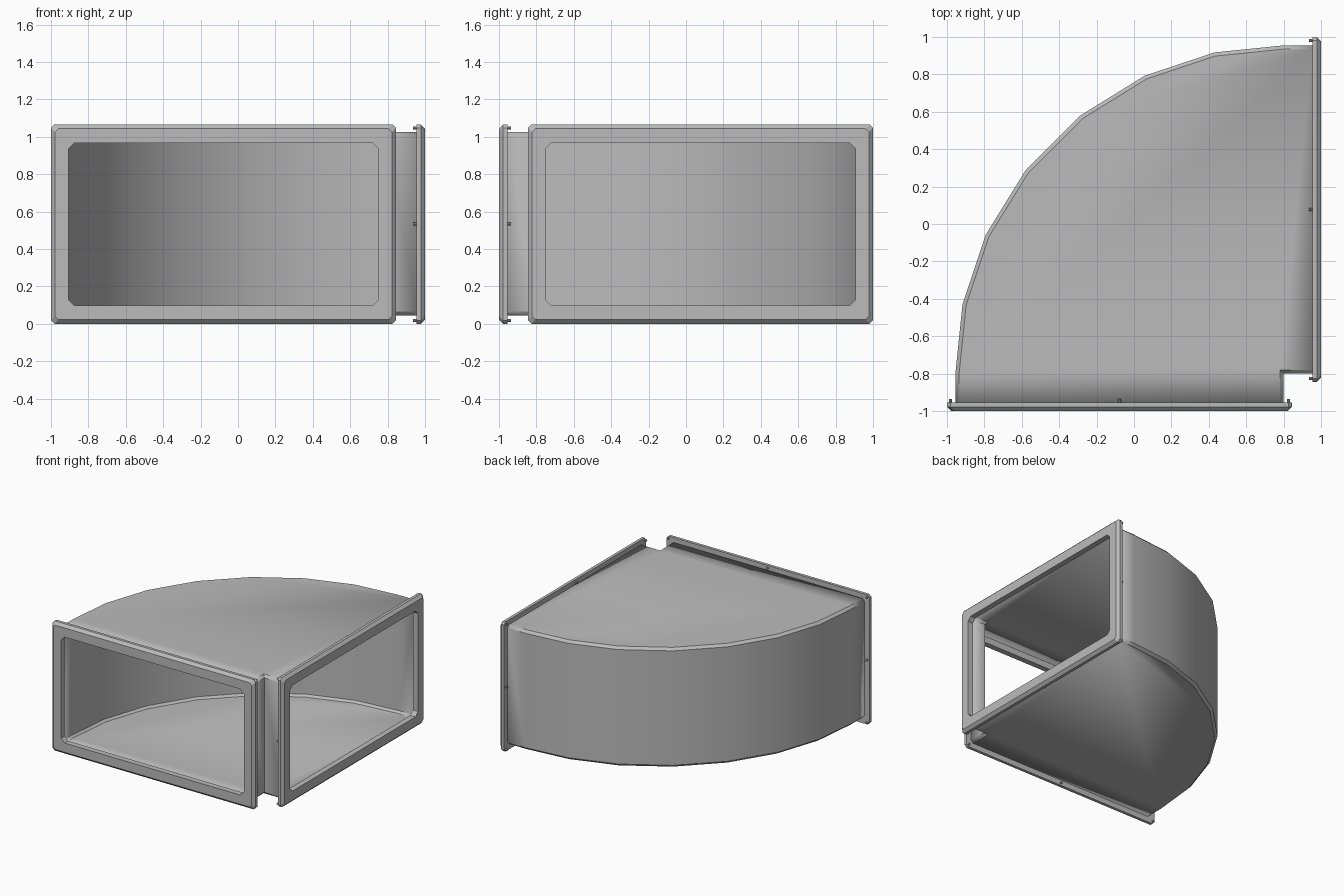
import bpy, bmesh, math
from mathutils import Vector

cube = bpy.data.objects.get("Cube")
if cube:
    bpy.data.objects.remove(cube, do_unlink=True)

GREY = (0.5, 0.5, 0.5, 1)
metal = bpy.data.materials.new("galvanised_grey")
metal.use_nodes = True
metal.diffuse_color = GREY
metal.node_tree.nodes["Principled BSDF"].inputs["Base Color"].default_value = GREY


def finish(name, bm, smooth=False):
    bmesh.ops.recalc_face_normals(bm, faces=bm.faces)
    mesh = bpy.data.meshes.new(name)
    bm.to_mesh(mesh)
    bm.free()
    mesh.materials.append(metal)
    obj = bpy.data.objects.new(name, mesh)
    bpy.context.collection.objects.link(obj)
    if smooth:
        bpy.ops.object.select_all(action="DESELECT")
        obj.select_set(True)
        bpy.context.view_layer.objects.active = obj
        bpy.ops.object.shade_smooth_by_angle(angle=math.radians(30))
    return obj


def bridge(bm, a, b, closed):
    n = len(a)
    for i in range(n if closed else n - 1):
        j = (i + 1) % n
        bm.faces.new((a[i], a[j], b[j], b[i]))


# Elbow duct: curved outer wall, notched inner corner, chamfered long edges
END, THROAT, CH = 0.955, 0.8, 0.02
LOW, HIGH = 0.045, 1.025
half = [(-END, -END), (-END, -THROAT), (-0.917, -0.428), (-0.794, -0.059), (-0.58, 0.287)]
outer = half + [(-y, -x) for x, y in reversed(half)]
inner = [(END, -THROAT), (THROAT, -THROAT), (THROAT, -END)]


def inset_outer(p):
    d = Vector((max(THROAT - p[0], 0), min(-THROAT - p[1], 0))).normalized()
    return (p[0] + d.x * CH, p[1] + d.y * CH)


outer_in = [inset_outer(p) for p in outer]
inner_in = [(END, CH - THROAT), (THROAT - CH, CH - THROAT), (THROAT - CH, -END)]

bm = bmesh.new()
caps = [[], []]
for full, inset in ((outer, outer_in), (inner, inner_in)):
    rows = []
    for path, z in ((inset, LOW), (full, LOW + CH), (full, HIGH - CH), (inset, HIGH)):
        rows.append([bm.verts.new((x, y, z)) for x, y in path])
    for a, b in zip(rows, rows[1:]):
        bridge(bm, a, b, False)
    caps[0] += rows[0]
    caps[1] += rows[-1]
for cap in caps:
    bm.faces.new(cap)
duct = finish("elbow_duct", bm, smooth=True)
wall = duct.modifiers.new("sheet_thickness", "SOLIDIFY")
wall.thickness = 0.006
wall.offset = -1

# Flanges: chamfered rectangular frames with small rivets on the back
HW, HH, MID_U, MID_V = 0.9225, 0.5325, -0.0775, 0.5325
OPEN_W, OPEN_H, DEPTH = 0.83, 0.435, 0.046


def front_place(u, v, d):
    return (u + MID_U, d - 1, v + MID_V)


def side_place(u, v, d):
    x, y, z = front_place(u, v, d)
    return (-y, -x, z)


def cut_rect(w, h, c):
    quarter = [(w, h - c), (w - c, h)]
    top = quarter + [(-u, v) for u, v in reversed(quarter)]
    return top + [(-u, -v) for u, v in top]


def flange(name, place):
    bm = bmesh.new()
    outline = cut_rect(HW, HH, 0.018)
    face = cut_rect(HW - 0.022, HH - 0.022, 0.018)
    opening = cut_rect(OPEN_W, OPEN_H, 0.032)
    section = [(outline, DEPTH), (outline, 0.022), (face, 0), (opening, 0), (opening, DEPTH)]
    rings = [[bm.verts.new(place(u, v, d)) for u, v in loop] for loop, d in section]
    for i, ring in enumerate(rings):
        bridge(bm, ring, rings[(i + 1) % len(rings)], True)
    finish(name, bm)


def rivets(name, place):
    bm = bmesh.new()
    for i in (-1, 0, 1):
        for j in (-1, 0, 1):
            if i == j == 0:
                continue
            cu, cv = i * (HW - 0.018), j * (HH - 0.018)
            circle = [(cu + 0.008 * math.cos(k * math.pi / 4),
                       cv + 0.008 * math.sin(k * math.pi / 4)) for k in range(8)]
            base, tip = [[bm.verts.new(place(u, v, d)) for u, v in circle]
                         for d in (DEPTH - 0.01, DEPTH + 0.018)]
            bridge(bm, base, tip, True)
            bm.faces.new(base)
            bm.faces.new(tip)
    finish(name, bm)


for side, place in (("front", front_place), ("left", side_place)):
    flange(side + "_flange", place)
    rivets(side + "_flange_rivets", place)
